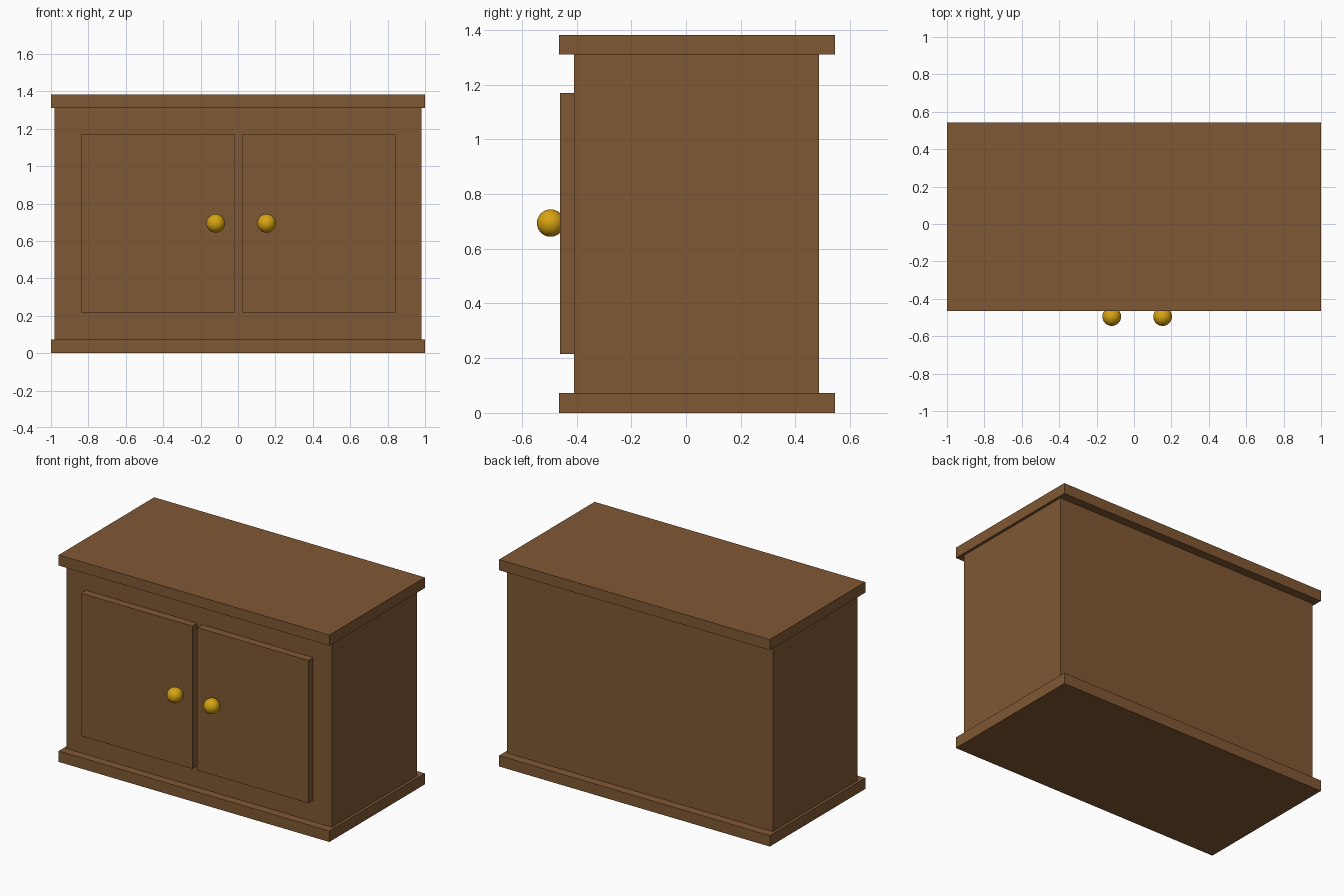
import bpy

if "Cube" in bpy.data.objects:
    bpy.data.objects.remove(bpy.data.objects["Cube"])


def material(name, rgb):
    m = bpy.data.materials.new(name)
    m.diffuse_color = (*rgb, 1.0)
    m.use_nodes = True
    m.node_tree.nodes["Principled BSDF"].inputs["Base Color"].default_value = m.diffuse_color
    return m


WOOD = material("brown wood", (0.216, 0.098, 0.034))
GOLD = material("gold", (0.68, 0.37, 0.006))


def box(name, x, y, z):
    """Box spanning the given (min, max) ranges."""
    spans = (x, y, z)
    bpy.ops.mesh.primitive_cube_add(size=1, location=[(a + b) / 2 for a, b in spans])
    o = bpy.context.object
    o.name = name
    o.scale = [b - a for a, b in spans]
    bpy.ops.object.transform_apply(location=False, rotation=False, scale=True)
    o.data.materials.append(WOOD)
    return o


def knob(name, x):
    bpy.ops.mesh.primitive_uv_sphere_add(segments=32, ring_count=16, radius=0.05,
                                         location=(x, -0.495, 0.694))
    o = bpy.context.object
    o.name = name
    o.data.materials.append(GOLD)
    bpy.ops.object.shade_smooth()


# Cabinet body between two overhanging boards
box("body", (-0.982, 0.982), (-0.409, 0.487), (0.073, 1.311))
for name, z in (("base_board", (0, 0.073)), ("top_board", (1.311, 1.382))):
    box(name, (-1, 1), (-0.464, 0.544), z)

# Doors, slightly off centre, each with a round knob near the middle
for side, x, knob_x in (("left", (-0.838, -0.015), -0.119),
                        ("right", (0.021, 0.842), 0.153)):
    box(side + "_door", x, (-0.461, -0.409), (0.216, 1.169))
    knob(side + "_knob", knob_x)
